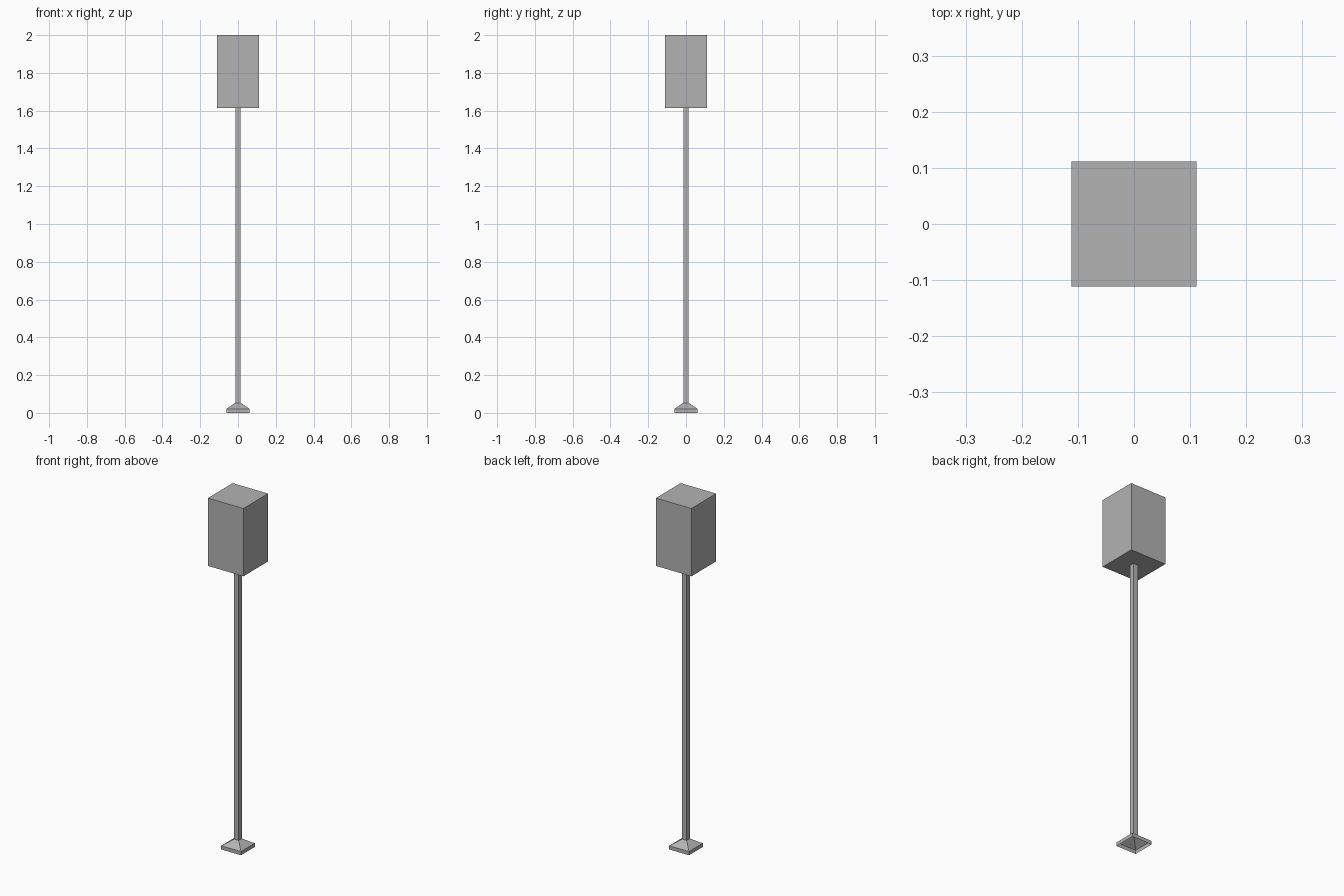
import bpy
import bmesh

default = bpy.data.objects.get("Cube")
if default:
    bpy.data.objects.remove(default, do_unlink=True)

GREY = (0.45, 0.45, 0.45, 1.0)
grey = bpy.data.materials.new("plain_grey")
grey.use_nodes = True
grey.diffuse_color = GREY
grey.node_tree.nodes["Principled BSDF"].inputs["Base Color"].default_value = GREY


def square_loft(name, rings, cap_bottom=True, cap_top=True):
    """Stack square rings given as (half width, height) and skin them."""
    bm = bmesh.new()
    loops = [[bm.verts.new((sx * h, sy * h, z))
              for sx, sy in ((-1, -1), (1, -1), (1, 1), (-1, 1))]
             for h, z in rings]
    for low, high in zip(loops, loops[1:]):
        for i in range(4):
            j = (i + 1) % 4
            bm.faces.new((low[i], low[j], high[j], high[i]))
    if cap_bottom:
        bm.faces.new(loops[0][::-1])
    if cap_top:
        bm.faces.new(loops[-1])
    mesh = bpy.data.meshes.new(name)
    bm.to_mesh(mesh)
    bm.free()
    mesh.materials.append(grey)
    obj = bpy.data.objects.new(name, mesh)
    bpy.context.collection.objects.link(obj)
    return obj


POLE = 0.0145
BASE_TOP = 0.053
BOX_BOTTOM = 1.615

# Flared foot, hollow underneath
square_loft("base", [(0.062, 0), (0.062, 0.021), (POLE, BASE_TOP)],
            cap_bottom=False)

# Slim square pole
square_loft("pole", [(POLE, BASE_TOP), (POLE, BOX_BOTTOM)],
            cap_bottom=False, cap_top=False)

# Tall box on top
square_loft("head_box", [(0.111, BOX_BOTTOM), (0.111, 2.0)])
